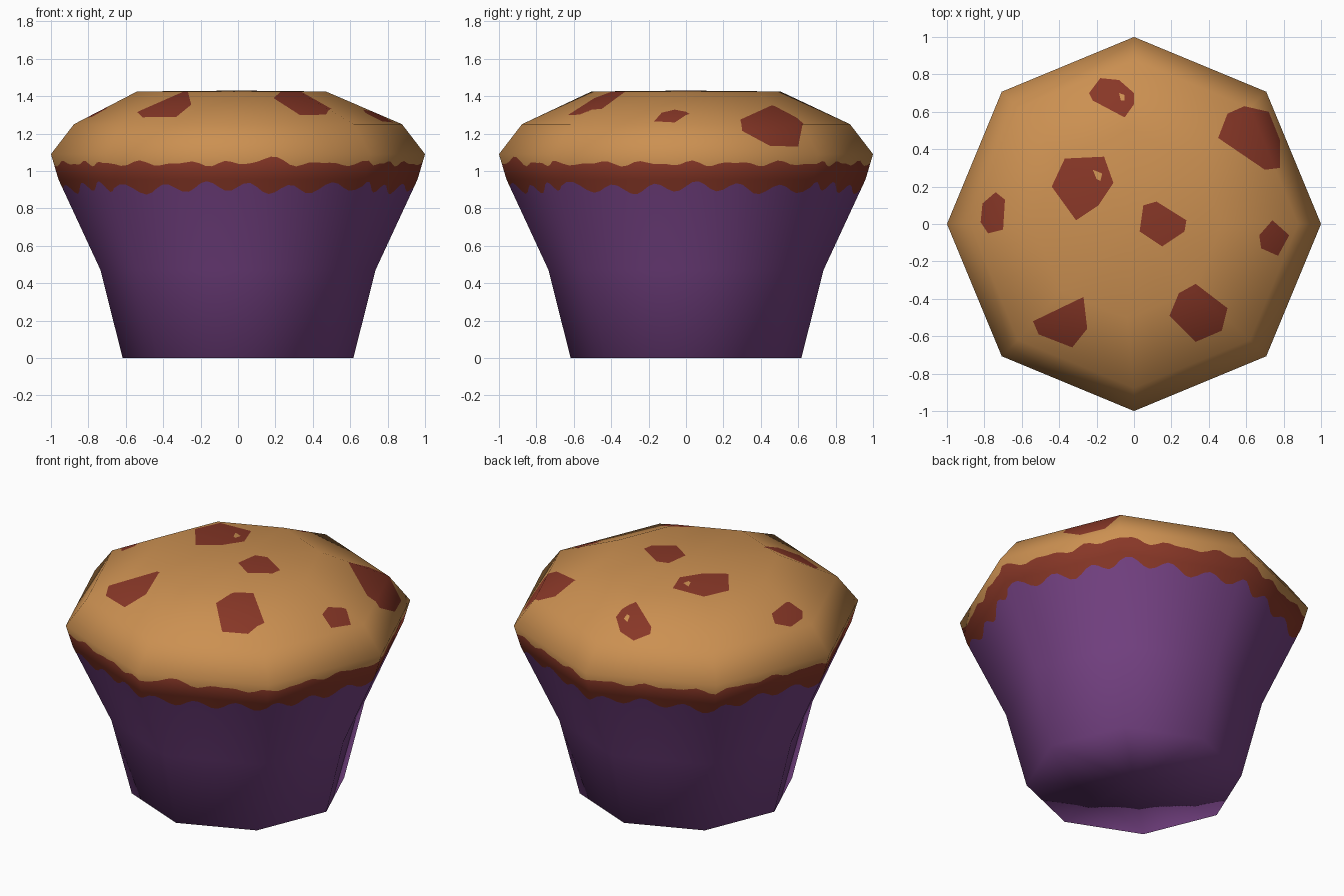
import bpy, bmesh, math
from mathutils import Vector

if "Cube" in bpy.data.objects:
    bpy.data.objects.remove(bpy.data.objects["Cube"])

SIDES, STEPS = 8, 20
N = SIDES * STEPS


def material(name, rgb):
    m = bpy.data.materials.new(name)
    m.diffuse_color = (*rgb, 1)
    m.use_nodes = True
    m.node_tree.nodes["Principled BSDF"].inputs["Base Color"].default_value = m.diffuse_color
    return m


PURPLE = material("purple paper", (0.175, 0.053, 0.225))
TAN = material("baked tan", (0.60, 0.28, 0.083))
BROWN = material("chocolate brown", (0.245, 0.038, 0.020))

# Outline: height, radius; and smooth normals: height, outward, up
PROFILE = [(0, 0.617), (0.47, 0.735), (0.955, 0.96), (1.09, 1.0), (1.25, 0.877), (1.425, 0.505)]
NORMALS = [(0, 0.82, -0.57), (0.47, 0.94, -0.33), (0.955, 0.93, -0.37), (1.09, 0.97, 0.2),
           (1.25, 0.63, 0.78), (1.425, 0.2, 0.98), (1.43, 0, 1)]


def lookup(table, z):
    for a, b in zip(table, table[1:]):
        if z <= b[0]:
            t = max(0, (z - a[0]) / (b[0] - a[0]))
            return [p + (q - p) * t for p, q in zip(a[1:], b[1:])]
    return list(table[-1][1:])


def low_wave(a):
    return 0.91 + 0.026 * math.sin(24 * a) + 0.01 * math.sin(7 * a + 1)


def high_wave(a):
    bump = 0.035 * math.exp(-((a - 1.5 * math.pi - 0.18) / 0.07) ** 2)
    return 1.04 + 0.010 * math.sin(23 * a + 1) + 0.007 * math.sin(37 * a) + bump


def ring(bm, height, dx=0.0):
    """Eight-sided ring, finely divided; height is a number or a wave."""
    verts = []
    for i in range(N):
        k, t = divmod(i, STEPS)
        a, b = (math.tau * j / SIDES for j in (k, k + 1))
        p = Vector((math.cos(a), math.sin(a))).lerp(Vector((math.cos(b), math.sin(b))), t / STEPS)
        z = height(math.tau * i / N) if callable(height) else height
        r = lookup(PROFILE, z)[0]
        verts.append(bm.verts.new((p.x * r + dx, p.y * r, z)))
    return verts


def bridge(bm, lower, upper, mat=0):
    for i in range(N):
        j = (i + 1) % N
        bm.faces.new((lower[i], lower[j], upper[j], upper[i])).material_index = mat


def cap(bm, rim, centre, up):
    c = bm.verts.new(centre)
    for i in range(N):
        a, b = rim[i], rim[(i + 1) % N]
        bm.faces.new((a, b, c) if up else (b, a, c))


def finish(bm, name, mats):
    me = bpy.data.meshes.new(name)
    bm.to_mesh(me)
    bm.free()
    for m in mats:
        me.materials.append(m)
    for p in me.polygons:
        p.use_smooth = True
    # soft shading across the eight flat sides
    normals = []
    for v in me.vertices:
        x, y, z = v.co
        d = math.hypot(x, y)
        out, up = lookup(NORMALS, z)
        if d < 0.01:
            normals.append((0, 0, 1 if z > 0.5 else -1))
        else:
            normals.append(Vector((x / d * out, y / d * out, up)).normalized())
    me.normals_split_custom_set_from_vertices(normals)
    ob = bpy.data.objects.new(name, me)
    bpy.context.collection.objects.link(ob)


def paint_patch(bm, pts, mat):
    """Cut a convex outline (seen from above) into the top and colour it."""
    pts = [Vector((x, y, 0)) for x, y in pts]
    mid = sum(pts, Vector()) / len(pts)
    sides = []
    for a, b in zip(pts, pts[1:] + pts[:1]):
        n = Vector((b.y - a.y, a.x - b.x, 0)).normalized()
        sides.append((a, n if n.dot(a - mid) > 0 else -n))
    reach = max((p - mid).length for p in pts)

    def nearby():
        faces = []
        for f in bm.faces:
            xs, ys, zs = zip(*(v.co for v in f.verts))
            if (min(zs) > 1.08 and min(xs) < mid.x + reach and max(xs) > mid.x - reach
                    and min(ys) < mid.y + reach and max(ys) > mid.y - reach):
                faces.append(f)
        return faces

    for a, n in sides:
        faces = nearby()
        geom = set(faces)
        for f in faces:
            geom.update(f.edges)
            geom.update(f.verts)
        bmesh.ops.bisect_plane(bm, geom=list(geom), dist=1e-5, plane_co=a, plane_no=n)
    for f in nearby():
        c = f.calc_center_median()
        if all((c - a).dot(n) < 1e-5 for a, n in sides):
            f.material_index = mat


# Paper wrapper with a scalloped upper edge
bm = bmesh.new()
rings = [ring(bm, h) for h in (0, 0.47, low_wave)]
cap(bm, rings[0], (0, 0, 0), False)
for lo, hi in zip(rings, rings[1:]):
    bridge(bm, lo, hi)
finish(bm, "paper_wrapper", [PURPLE])

# Muffin: chocolate band, then the tan crown
bm = bmesh.new()
rings = [ring(bm, h) for h in (low_wave, 0.955, high_wave, 1.09, 1.25)] + [ring(bm, 1.425, -0.035)]
for i, (lo, hi) in enumerate(zip(rings, rings[1:])):
    bridge(bm, lo, hi, 1 if i < 2 else 0)
cap(bm, rings[-1], (0, 0, 1.43), True)

# Chocolate chips on the crown
CHIPS = [
    [(-.18, .78), (-.08, .77), (0, .70), (0, .64), (-.05, .57), (-.22, .66), (-.24, .70)],
    [(.59, .63), (.72, .60), (.78, .45), (.78, .30), (.70, .29), (.45, .46), (.50, .59)],
    [(-.37, .35), (-.16, .36), (-.11, .22), (-.19, .10), (-.31, .02), (-.44, .20)],
    [(-.74, .17), (-.69, .13), (-.70, -.03), (-.78, -.05), (-.82, .01), (-.81, .11)],
    [(.12, .12), (.28, .02), (.27, -.04), (.15, -.12), (.03, -.04), (.05, .10)],
    [(.74, .02), (.83, -.06), (.77, -.17), (.68, -.13), (.67, -.06)],
    [(-.27, -.39), (-.25, -.56), (-.33, -.66), (-.51, -.59), (-.54, -.52)],
    [(.33, -.32), (.50, -.45), (.47, -.57), (.33, -.63), (.19, -.49), (.24, -.37)],
]
for chip in CHIPS:
    paint_patch(bm, chip, 1)

# Small tan specks inside two chips
for speck in ([(-.08, .70), (-.05, .69), (-.05, .66), (-.07, .66)],
              [(-.22, .29), (-.17, .27), (-.18, .23), (-.20, .24)]):
    paint_patch(bm, speck, 0)
finish(bm, "muffin_top", [TAN, BROWN])
